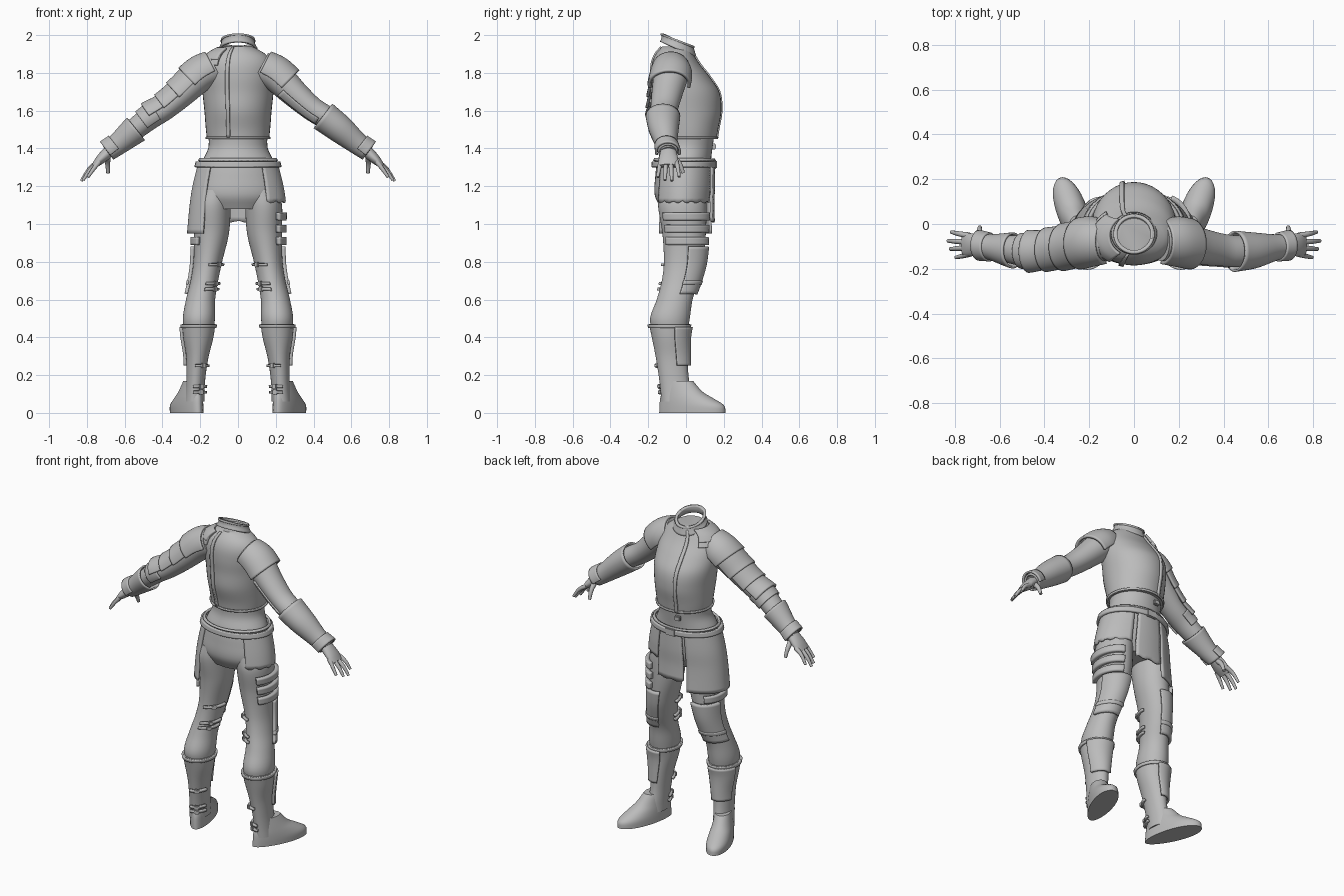
import bpy, bmesh, math
from mathutils import Vector, Matrix

cube = bpy.data.objects.get("Cube")
if cube:
    bpy.data.objects.remove(cube)

grey = bpy.data.materials.new("plain grey")
grey.use_nodes = True
COLOR = (0.5, 0.5, 0.5, 1)
grey.diffuse_color = COLOR
grey.node_tree.nodes["Principled BSDF"].inputs["Base Color"].default_value = COLOR

# Body profiles: height, centre x, centre y, radius x, radius y
TORSO = [(1.44, 0, .01, .163, .15), (1.5, 0, .01, .17, .16), (1.6, 0, .005, .178, .182),
         (1.7, 0, -.002, .188, .178), (1.78, 0, -.03, .19, .155), (1.85, 0, -.055, .18, .125),
         (1.9, 0, -.06, .145, .1), (1.94, 0, -.05, .075, .075)]
HIPS = [(1.08, 0, -.02, .17, .11), (1.15, 0, -.02, .222, .145), (1.25, 0, -.015, .212, .148),
        (1.33, 0, -.01, .19, .142), (1.4, 0, .005, .158, .135), (1.47, 0, .01, .155, .14)]
SKIRT = [(.94, 0, -.02, .265, .165), (1.1, 0, -.02, .25, .158), (1.2, 0, -.015, .235, .157),
         (1.33, 0, -.01, .203, .15)]
LEG = [(.42, .207, -.085, .075, .09), (.5, .207, -.085, .085, .105), (.6, .198, -.06, .077, .095),
       (.7, .178, -.03, .073, .098), (.8, .16, -.012, .076, .105), (.95, .14, -.01, .092, .115),
       (1.1, .135, -.02, .098, .128), (1.18, .12, -.02, .09, .12)]
BOOT = [(.06, .23, -.05, .052, .08), (.12, .227, -.055, .05, .08), (.2, .222, -.066, .051, .079),
        (.3, .215, -.076, .06, .085), (.4, .21, -.086, .08, .095), (.47, .208, -.088, .088, .108)]
FOOT = [(0, .267, .033, .067, .185), (.04, .267, .03, .067, .18), (.075, .258, .005, .062, .15),
        (.11, .248, -.02, .055, .115), (.17, .235, -.045, .045, .085)]
COLLAR = [(1.925, 0, -.042, .098, .09), (1.95, 0, -.042, .084, .082), (1.975, 0, -.045, .08, .078)]
# Arm profiles: distance outward, y, height, radius upward, radius y
ARM = [(.12, -.08, 1.83, .085, .085), (.2, -.08, 1.785, .085, .092), (.3, -.1, 1.69, .073, .082),
       (.39, -.115, 1.612, .064, .073), (.47, -.122, 1.56, .062, .07), (.56, -.112, 1.49, .056, .062),
       (.69, -.093, 1.38, .037, .04)]
BRACER = [(.45, -.122, 1.572, .073, .083), (.54, -.118, 1.503, .067, .072), (.63, -.105, 1.428, .053, .053),
          (.69, -.095, 1.382, .046, .047)]


def at(prof, k):
    """Smoothly interpolated profile row at a key."""
    n = len(prof)
    k = min(max(k, prof[0][0]), prof[-1][0])
    i = max(j for j in range(n - 1) if prof[j][0] <= k)
    a, b = prof[i], prof[i + 1]
    p, q = prof[max(i - 1, 0)], prof[min(i + 2, n - 1)]
    w = b[0] - a[0]
    t = (k - a[0]) / w
    out = []
    for c in range(1, 5):
        m0 = (b[c] - p[c]) / (b[0] - p[0]) * w
        m1 = (q[c] - a[c]) / (q[0] - a[0]) * w
        out.append((2*t**3 - 3*t*t + 1) * a[c] + (t**3 - 2*t*t + t) * m0
                   + (3*t*t - 2*t**3) * b[c] + (t**3 - t*t) * m1)
    return out


def finish(name, bm, angle=40):
    me = bpy.data.meshes.new(name)
    bm.to_mesh(me)
    bm.free()
    me.materials.append(grey)
    ob = bpy.data.objects.new(name, me)
    bpy.context.collection.objects.link(ob)
    bpy.ops.object.select_all(action='DESELECT')
    ob.select_set(True)
    bpy.context.view_layer.objects.active = ob
    bpy.ops.object.shade_smooth_by_angle(angle=math.radians(angle))
    return ob


def shell(name, prof, k0, k1, a0=0, a1=360, grow=(0, 0), thick=0, side=1, arm=False,
          steps=16, turn=0, tilt=0, egg=0, scallop=0):
    """Loft a full tube, or a curved plate over part of the angle range."""
    full = a1 - a0 >= 360
    n = 40 if full else max(3, int((a1 - a0) / 5))
    bm = bmesh.new()
    rows = []
    for s in range(steps + 1):
        f = s / steps
        k = k0 + (k1 - k0) * f
        g = grow[0] + (grow[1] - grow[0]) * f
        p, q, ra, rb = at(prof, k)
        if arm:
            e = .02
            slope = (at(prof, k + e)[1] - at(prof, k - e)[1]) / (
                min(k + e, prof[-1][0]) - max(k - e, prof[0][0]))
            up = Vector((-slope, 0, 1)).normalized()
            c = Vector((k, p, q))
        else:
            up, c = Vector((1, 0, 0)), Vector((p, q, k))
        row = []
        for i in range(n if full else n + 1):
            a = math.radians(a0 + (a1 - a0) * i / n)
            d = up * (ra + g) * math.cos(a) * (1 + egg * math.sin(a))
            d.y += (rb + g) * math.sin(a)
            d = Matrix.Rotation(math.radians(turn), 3, 'Z') @ d
            v = c + d
            v.z += tilt * d.y
            if s == 0:
                v.z -= scallop * abs(math.sin(a * 10))
            v.x *= side
            row.append(bm.verts.new(v))
        rows.append(row)
    for r, t in zip(rows, rows[1:]):
        for i in range(n):
            j = (i + 1) % len(r)
            bm.faces.new((r[i], r[j], t[j], t[i]))
    if full and not thick:
        bm.faces.new(rows[0])
        bm.faces.new(rows[-1])
    bmesh.ops.recalc_face_normals(bm, faces=bm.faces)
    ob = finish(name, bm)
    if thick:
        mod = ob.modifiers.new("thickness", 'SOLIDIFY')
        mod.thickness, mod.offset = thick, 0
    return ob


def box(name, loc, size, rot=(0, 0, 0)):
    bm = bmesh.new()
    bmesh.ops.create_cube(bm, size=1)
    bmesh.ops.scale(bm, vec=size, verts=bm.verts)
    bmesh.ops.bevel(bm, geom=bm.edges[:], offset=min(size) * .25, segments=2, affect='EDGES')
    ob = finish(name, bm)
    ob.location, ob.rotation_euler = loc, rot


def finger(name, pts, radius):
    cu = bpy.data.curves.new(name, 'CURVE')
    cu.dimensions, cu.bevel_depth, cu.bevel_resolution = '3D', radius, 3
    cu.use_fill_caps = True
    sp = cu.splines.new('BEZIER')
    sp.bezier_points.add(len(pts) - 1)
    for i, (bp, p) in enumerate(zip(sp.bezier_points, pts)):
        bp.co, bp.radius = p, 1 - .45 * i / (len(pts) - 1)
        bp.handle_left_type = bp.handle_right_type = 'AUTO'
    ob = bpy.data.objects.new(name, cu)
    bpy.context.collection.objects.link(ob)
    bpy.ops.object.select_all(action='DESELECT')
    ob.select_set(True)
    bpy.context.view_layer.objects.active = ob
    bpy.ops.object.convert(target='MESH')
    ob = bpy.context.object
    ob.data.materials.clear()
    ob.data.materials.append(grey)
    bpy.ops.object.shade_smooth_by_angle(angle=math.radians(50))


# Torso, collar and hips
shell("jacket", TORSO, 1.45, 1.94, steps=30)
shell("jacket_hem", TORSO, 1.45, 1.462, grow=(.004, .004), thick=.008, steps=2)
shell("collar", COLLAR, 1.925, 1.975, thick=.012, tilt=-.42, steps=6)
shell("collar_rim", COLLAR, 1.965, 1.975, grow=(.004, .004), thick=.014, tilt=-.42, steps=2)
shell("trouser_hips", HIPS, 1.08, 1.47, steps=24)
shell("front_closure", TORSO, 1.45, 1.925, 103, 109, (.005, .005), .012, steps=30)
shell("back_closure", TORSO, 1.46, 1.935, 250, 256, (.005, .005), .012, steps=30)
for i, g in enumerate((.006, .014)):
    shell("shoulder_strap", TORSO, 1.84 + i * .03, 1.915 + i * .015, 130, 235, (g, g), .014)

# Belt, buckles and hanging skirt panels
shell("belt", SKIRT, 1.3, 1.33, grow=(.012, .012), thick=.018, steps=4)
shell("belt_edge", HIPS, 1.333, 1.345, grow=(.018, .014), thick=.014, steps=3)
box("belt_buckle", (0, .155, 1.315), (.07, .018, .045))
box("waist_buckle", (-.045, .148, 1.41), (.04, .02, .03))
shell("front_panel", SKIRT, 1.02, 1.31, 68, 108, (.006, .006), .012, scallop=.012)
shell("left_skirt", SKIRT, 1.125, 1.31, -52, 62, (0, 0), .012, scallop=.014)
shell("right_skirt", SKIRT, .95, 1.31, 112, 226, (0, 0), .012)

for side in (1, -1):
    word = "left" if side > 0 else "right"
    # Legs, boots and feet
    shell(word + "_leg", LEG, .42, 1.18, side=side, steps=36)
    shell(word + "_boot", BOOT, .06, .47, side=side, steps=24)
    shell(word + "_boot_cuff", BOOT, .45, .468, grow=(.004, .004), thick=.01, side=side, steps=3)
    shell(word + "_foot", FOOT, 0, .17, side=side, turn=-20, egg=.15)
    # Leg armour plates
    shell(word + "_thigh_plate", LEG, .63, .88, 10, 112, (.008, .012), .018, side)
    shell(word + "_knee_strip", LEG, .68, .7, 8, 114, (.016, .016), .012, side, steps=3)
    shell(word + "_shin_plate", BOOT, .25, .455, 15, 112, (.01, .012), .014, side)
    # Straps and buckles on the inner back of each leg
    for prof, z, a in ((LEG, .785, 225), (LEG, .685, 222), (LEG, .655, 222),
                       (BOOT, .25, 238), (BOOT, .14, 240), (BOOT, .11, 240)):
        shell(word + "_strap", prof, z - .007, z + .007, a - 45, a + 40, (.008, .008), .014, side, steps=2)
        p, q, ra, rb = at(prof, z)
        c, s = math.cos(math.radians(a)), math.sin(math.radians(a))
        box(word + "_strap_buckle", ((p + (ra + .014) * c) * side, q + (rb + .014) * s, z),
            (.028, .016, .026), (0, 0, math.radians(a - 270) * side))
    # Arms and bracers
    shell(word + "_arm", ARM, .12, .69, side=side, arm=True, steps=30)
    shell(word + "_bracer", BRACER, .45 if side > 0 else .54, .69, side=side, arm=True,
          grow=(.004, .0), thick=.01)
    shell(word + "_hand_guard", BRACER, .645, .69, -110, 110, (.008, .016), .012, side, True, steps=6)
    # Hand: palm, four fingers and thumb
    palm = [(.66, -.093, 1.405, .03, .036), (.70, -.093, 1.368, .03, .046), (.735, -.093, 1.335, .024, .052),
            (.762, -.093, 1.308, .014, .046)]
    shell(word + "_palm", palm, .66, .762, side=side, arm=True, steps=10)
    for y, x, z in ((-.052, .815, 1.25), (-.08, .83, 1.228), (-.106, .82, 1.232), (-.133, .795, 1.248)):
        spread = y + (y + .092) * .4
        finger(word + "_finger", [(.735 * side, y, 1.33), ((x - .035) * side, (y + spread) / 2, z + .05),
                                  (x * side, spread, z)], .0145)
    finger(word + "_thumb", [(.69 * side, -.07, 1.36), (.69 * side, -.035, 1.32),
                             (.688 * side, -.014, 1.27)], .017)

# Shoulder armour: one cap on the left, overlapping plates on the right
shell("left_shoulder_cap", ARM, .13, .25, -105, 105, (.006, .018), .016, 1, True)
for i in range(4):
    k = .13 + i * .075
    shell("right_shoulder_plate", ARM, k, k + .11, -100 + i * 6, 100 - i * 6, (.006, .02), .014, -1, True)
shell("right_elbow_pad", ARM, .43, .5, -120, 120, (.005, .005), .014, -1, True)
shell("left_sleeve_strip", ARM, .26, .44, 215, 250, (.004, .004), .008, 1, True)

# Thigh bands
for z in (.91, .975, 1.04):
    shell("left_thigh_band", LEG, z - .02, z + .02, -48, 75, (.012, .012), .024, 1, steps=4)
shell("right_thigh_band", LEG, .89, .93, -48, 60, (.01, .01), .02, -1, steps=4)
